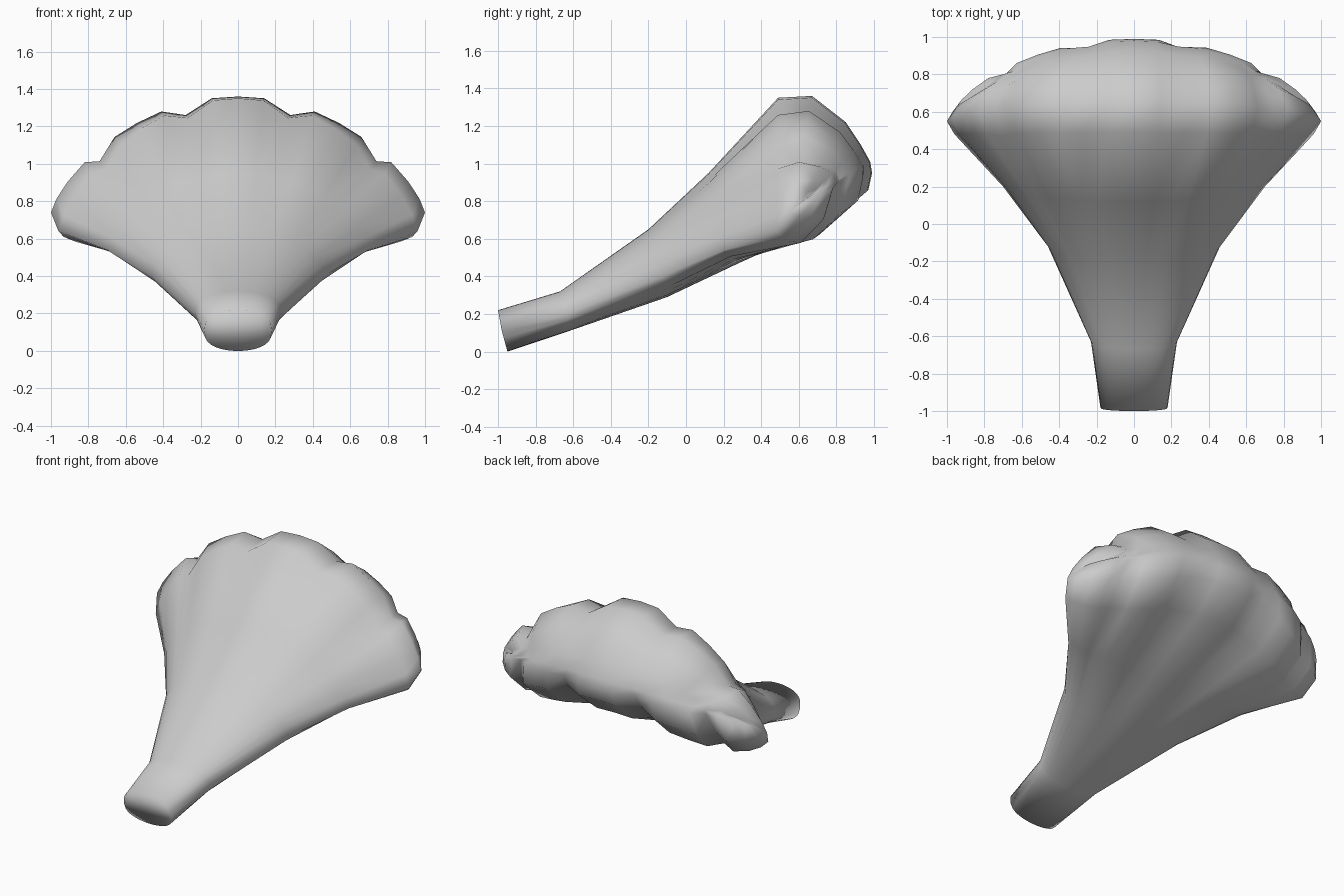
import bpy, bmesh
from mathutils import Vector

if "Cube" in bpy.data.objects:
    bpy.data.objects.remove(bpy.data.objects["Cube"])

# Sections from stem to rim:
# top (y,z), bottom (y,z), half width, edge (y,z), roundness, groove depth
sections = [
    ((-1.00, .22), (-.95, .00), .18, (-.98, .11), .35, 0),
    ((-.67, .32), (-.62, .11), .23, (-.63, .20), .40, 0),
    ((-.20, .65), (-.10, .29), .46, (-.12, .40), .50, .03),
    ((.12, .95), (.28, .47), .70, (.20, .54), .65, .08),
    ((.49, 1.35), (.78, .70), .96, (.48, .64), .75, .20),
    ((.67, 1.36), (.97, .86), 1.0, (.55, .74), .75, .24),
    ((.85, 1.22), (.99, .95), .95, (.62, .80), .75, .20),
    ((.93, 1.10), (.98, 1.01), .86, (.66, .83), .75, .10),
]

# Fractions of the half width; lobes meet at .28 and .74
half = [0, .14, .28, .41, .54, .66, .74, .82, .91, .97, 1]
dents = {.28: .75, .74: 1.0}
across = [-f for f in half[:0:-1]] + half


def ring(section, index):
    """Upper points left to right, then lower points right to left."""
    top, bottom, w, edge, q, groove = section
    upper, lower = [], []
    for u in across:
        f = abs(u)
        env = max(0, 1 - f * f) ** q
        e = Vector((u * w, *edge))
        a = e + Vector((0, top[0] - edge[0], top[1] - edge[1])) * env
        b = e + Vector((0, bottom[0] - edge[0], bottom[1] - edge[1])) * env
        # Fuller underside at the outer lobes
        if index in (4, 5):
            b.z -= .36 * env * (1 - env)
        # Radial grooves pinch the thickness and pull the rim back
        d = dents.get(f, 0)
        mid = (a + b) / 2
        pull = Vector((0, -.15, -.10)) * groove * d
        upper.append(a + (mid - a) * groove * d + pull)
        lower.append(b + (mid - b) * groove * d + pull)
    return upper + lower[-2:0:-1]


# Lofted fan with a narrow stem and scalloped rim
bm = bmesh.new()
rings = [[bm.verts.new(p) for p in ring(s, i)] for i, s in enumerate(sections)]
count = len(rings[0])
for r0, r1 in zip(rings, rings[1:]):
    for i in range(count):
        j = (i + 1) % count
        bm.faces.new((r0[i], r0[j], r1[j], r1[i]))

# Close the stem end and the rounded rim with strips
last = len(across) - 1
for r in (rings[0], rings[-1]):
    for i in range(last):
        loop = [r[i], r[i + 1], r[(count - i - 1) % count], r[(count - i) % count]]
        bm.faces.new(list(dict.fromkeys(loop)))

bmesh.ops.recalc_face_normals(bm, faces=bm.faces)
for face in bm.faces:
    face.smooth = True
mesh = bpy.data.meshes.new("scalloped_fan")
bm.to_mesh(mesh)
bm.free()
fan = bpy.data.objects.new("scalloped_fan", mesh)
bpy.context.collection.objects.link(fan)
